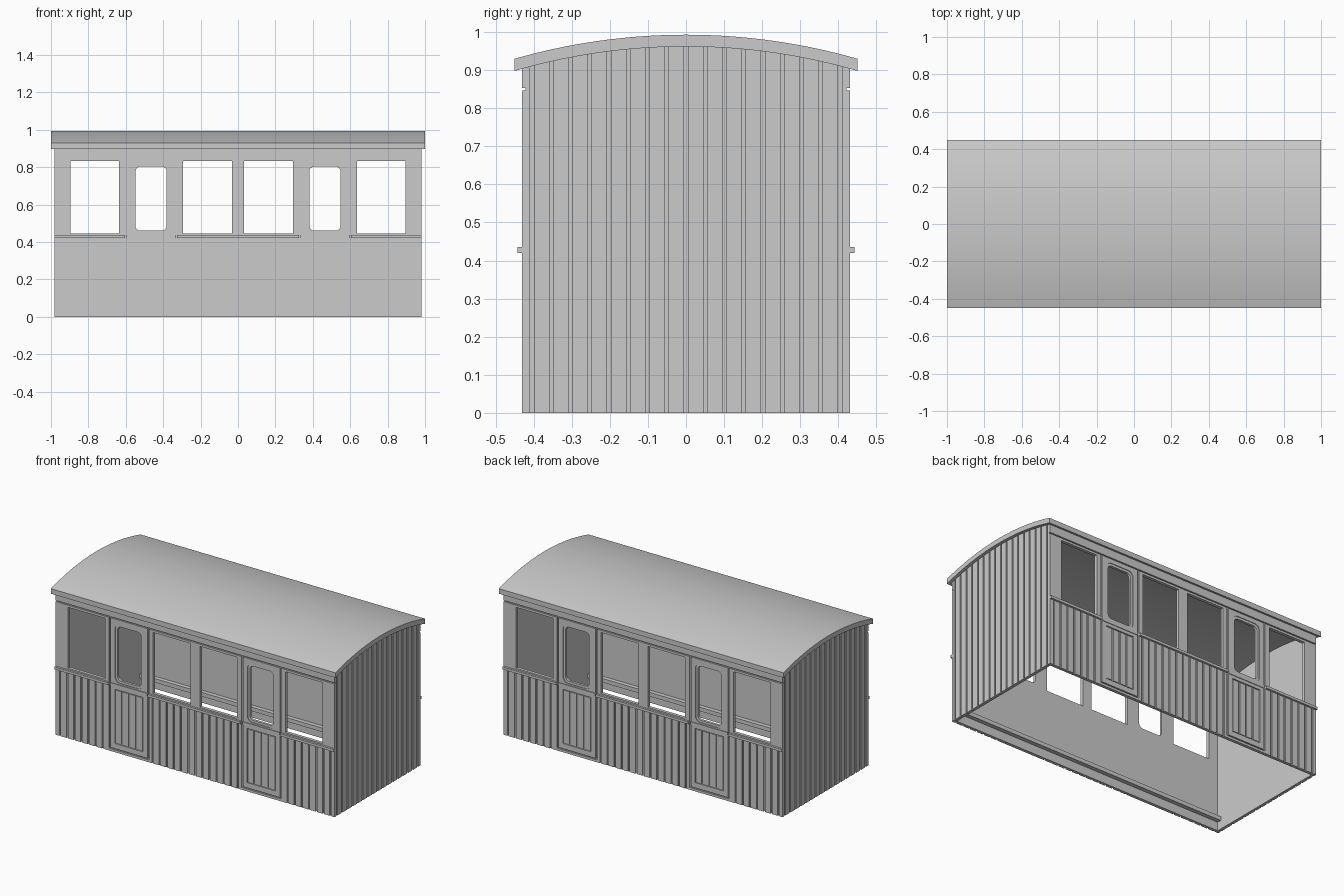
import bpy, bmesh, math
from mathutils import Matrix

cube = bpy.data.objects.get("Cube")
if cube:
    bpy.data.objects.remove(cube, do_unlink=True)

grey = bpy.data.materials.new("plain_grey")
grey.use_nodes = True
grey.diffuse_color = (0.6, 0.6, 0.6, 1)
grey.node_tree.nodes["Principled BSDF"].inputs["Base Color"].default_value = (0.6, 0.6, 0.6, 1)

SIDE, INNER, END = 0.43, 0.41, 0.98     # wall faces
GAP, DEPTH, PITCH = 0.01, 0.008, 0.0505  # plank grooves
DOOR_X, DOOR_HALF = 0.465, 0.135
RAIL_Z = (0.42, 0.436)


def finish(name, bm):
    bmesh.ops.recalc_face_normals(bm, faces=bm.faces)
    mesh = bpy.data.meshes.new(name)
    bm.to_mesh(mesh)
    bm.free()
    mesh.materials.append(grey)
    obj = bpy.data.objects.new(name, mesh)
    bpy.context.collection.objects.link(obj)
    return obj


def add_box(bm, xs, ys, zs, radius=0):
    """Box from (min, max) pairs; radius rounds the edges that run along y."""
    size = [b - a for a, b in (xs, ys, zs)]
    mid = [(a + b) / 2 for a, b in (xs, ys, zs)]
    made = bmesh.ops.create_cube(bm, size=1, matrix=Matrix.Translation(mid) @ Matrix.Diagonal((*size, 1)))
    if radius:
        edges = {e for v in made["verts"] for e in v.link_edges
                 if abs(e.verts[0].co.y - e.verts[1].co.y) > 1e-5}
        bmesh.ops.bevel(bm, geom=list(edges), offset=radius, segments=5, profile=0.5, affect='EDGES')


def boxes(name, items):
    bm = bmesh.new()
    for item in items:
        add_box(bm, *item)
    return finish(name, bm)


def mirror(obj, x=False, y=False):
    mod = obj.modifiers.new("mirror", 'MIRROR')
    mod.use_axis = (x, y, False)
    mod.use_mirror_merge = False


def cut(obj, items):
    """Subtract a set of separate boxes and bake the result."""
    cutter = boxes("cutter", items)
    cutter.hide_render = True
    mod = obj.modifiers.new("cut", 'BOOLEAN')
    mod.operation, mod.solver, mod.object = 'DIFFERENCE', 'EXACT', cutter
    graph = bpy.context.evaluated_depsgraph_get()
    baked = bpy.data.meshes.new_from_object(obj.evaluated_get(graph))
    obj.modifiers.clear()
    obj.data = baked
    bpy.data.objects.remove(cutter, do_unlink=True)


def arc(half, edge_z, rise, steps=32):
    """Points of a shallow circular arc over y, from -half to half."""
    r = (half * half + rise * rise) / (2 * rise)
    ys = [-half + 2 * half * i / steps for i in range(steps + 1)]
    return [(y, edge_z + rise - r + math.sqrt(r * r - y * y)) for y in ys]


def extrude_x(name, outline, x0, x1):
    bm = bmesh.new()
    face = bm.faces.new([bm.verts.new((x0, y, z)) for y, z in outline])
    new = bmesh.ops.extrude_face_region(bm, geom=[face])["geom"]
    bmesh.ops.translate(bm, vec=(x1 - x0, 0, 0), verts=[v for v in new if isinstance(v, bmesh.types.BMVert)])
    return finish(name, bm)


# Arched roof
under = arc(0.45, 0.898, 0.064)
roof = extrude_x("roof", arc(0.45, 0.93, 0.063) + under[::-1], -1, 1)
bpy.ops.object.select_all(action='DESELECT')
roof.select_set(True)
bpy.context.view_layer.objects.active = roof
bpy.ops.object.shade_smooth_by_angle(angle=math.radians(30))

# Planked end walls
top = [(y, z + 0.004) for y, z in under if abs(y) < INNER - 0.005]
edge = [(INNER, 0.911)]
end = extrude_x("end_wall", [(-INNER, 0), (-INNER, 0.911)] + top + edge + [(INNER, 0)], END - 0.02, END)
cut(end, [((END - DEPTH, 1.1), (k * PITCH - GAP / 2, k * PITCH + GAP / 2), (-0.1, 1.1))
          for k in range(-8, 9)])
mirror(end, x=True)

# Side walls: main windows
side = boxes("side_wall", [((-END, END), (-SIDE, -INNER), (0, 0.907))])
through = (-0.5, -0.35)
windows = []
for s in (-1, 1):
    for a, b in ((0.033, 0.295), (0.635, 0.895)):
        windows.append((sorted((s * a, s * b)), through, (0.445, 0.832)))
    windows.append(((s * DOOR_X - 0.083, s * DOOR_X + 0.083), through, (0.46, 0.803), 0.025))
cut(side, windows)

# Side walls: plank grooves below the waist
groove_y = (-0.5, -SIDE + DEPTH)
grooves = []
for k in range(-19, 20):
    x = k * 0.05
    if abs(abs(x) - DOOR_X) > DOOR_HALF + 0.02:
        grooves.append(((x - GAP / 2, x + GAP / 2), groove_y, (-0.1, 0.43)))
cut(side, grooves)

# Side walls: door gaps, then the long groove under the eaves
gaps, lows, recesses = [], [], []
for s in (-1, 1):
    c = s * DOOR_X
    for d in (-DOOR_HALF, DOOR_HALF):
        gaps.append(((c + d - GAP / 2, c + d + GAP / 2), groove_y, (0.015, 0.85)))
    lows.append(((c - DOOR_HALF, c + DOOR_HALF), groove_y, (0.015, 0.022)))
    recesses.append(((c - 0.1, c + 0.1), groove_y, (0.055, 0.4)))
    recesses.append(((c - 0.098, c + 0.098), (-0.5, -SIDE + 0.004), (0.445, 0.818), 0.035))
cut(side, gaps)
cut(side, lows + [((-1.1, 1.1), groove_y, (0.846, 0.853))])
cut(side, recesses)
mirror(side, y=True)

# Planks set into the lower door panels
planks = []
for i in range(4):
    x = DOOR_X - 0.075 + i * 0.05
    planks.append(((x - 0.02, x + 0.02), (-SIDE + 0.002, -SIDE + DEPTH), (0.06, 0.395)))
mirror(boxes("door_planks", planks), x=True, y=True)

# Waist rails between the doors, and slimmer ones on the doors
inner_x, outer_x = DOOR_X - DOOR_HALF - GAP / 2, DOOR_X + DOOR_HALF + GAP / 2
rail_y = (-0.443, -SIDE)
rails = boxes("waist_rails", [((-inner_x, inner_x), rail_y, RAIL_Z),
                              ((outer_x, END), rail_y, RAIL_Z),
                              ((-END, -outer_x), rail_y, RAIL_Z)])
mirror(rails, y=True)
door_rail = boxes("door_rail", [((inner_x + GAP, outer_x - GAP), (-0.434, -SIDE), RAIL_Z)])
mirror(door_rail, x=True, y=True)

# Ledge along the inside of each side, above the open bottom
ledge = boxes("inner_ledge", [((-END + 0.02, END - 0.02), (-INNER, -INNER + 0.027), (0.055, 0.08))])
mirror(ledge, y=True)
